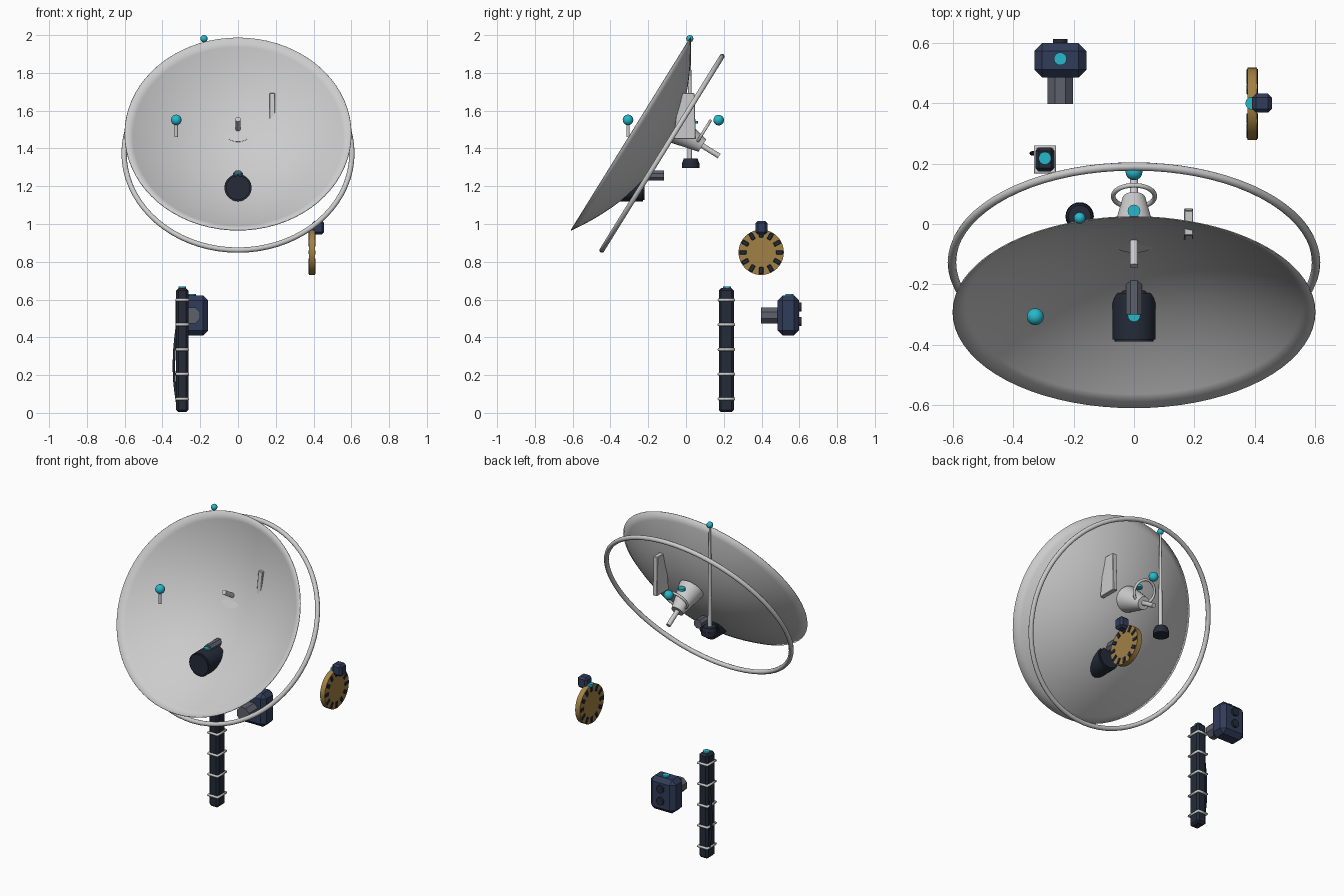
import bpy, bmesh, math
from mathutils import Matrix, Vector

if "Cube" in bpy.data.objects:
    bpy.data.objects.remove(bpy.data.objects["Cube"])


def material(name, r, g, b):
    m = bpy.data.materials.new(name)
    m.diffuse_color = (r, g, b, 1)
    m.use_nodes = True
    m.node_tree.nodes["Principled BSDF"].inputs["Base Color"].default_value = m.diffuse_color
    return m


DARK = material("black_blue", 0.018, 0.024, 0.04)
NAVY = material("navy", 0.03, 0.045, 0.1)
CYAN = material("cyan", 0.02, 0.48, 0.6)
GOLD = material("gold", 0.36, 0.22, 0.06)
STEEL = material("dark_grey", 0.11, 0.12, 0.15)

# dish frame: local z faces out of the dish, local y runs up the dish face
DISH = Matrix.Translation((0, -0.293, 1.477)) @ Matrix.Rotation(math.radians(58.2), 4, 'X')


def make(name, bm, mat=None, smooth=True, bevel=0, segs=1):
    if bevel:
        bmesh.ops.bevel(bm, geom=bm.edges[:], offset=bevel, segments=segs, affect='EDGES')
    bmesh.ops.recalc_face_normals(bm, faces=bm.faces[:])
    me = bpy.data.meshes.new(name)
    bm.to_mesh(me)
    bm.free()
    ob = bpy.data.objects.new(name, me)
    bpy.context.collection.objects.link(ob)
    if mat:
        me.materials.append(mat)
    if smooth:
        bpy.ops.object.select_all(action='DESELECT')
        ob.select_set(True)
        bpy.context.view_layer.objects.active = ob
        bpy.ops.object.shade_smooth_by_angle(angle=math.radians(35))
    return ob


def rod(name, a, b, r1, r2=None, mat=None, n=24, smooth=True):
    a, b = Vector(a), Vector(b)
    d = b - a
    m = Matrix.Translation((a + b) / 2) @ d.to_track_quat('Z', 'Y').to_matrix().to_4x4()
    if n == 8:
        m = m @ Matrix.Rotation(math.pi / 8, 4, 'Z')
    bm = bmesh.new()
    bmesh.ops.create_cone(bm, cap_ends=True, segments=n, radius1=r1,
                          radius2=r1 if r2 is None else r2, depth=d.length, matrix=m)
    return make(name, bm, mat, smooth)


def box(name, c, size, mat=None, bevel=0, rot=Matrix.Identity(4)):
    bm = bmesh.new()
    bmesh.ops.create_cube(bm, size=1, matrix=Matrix.Translation(c) @ rot @ Matrix.Diagonal((*size, 1)))
    return make(name, bm, mat, False, bevel)


def ball(name, c, r):
    bm = bmesh.new()
    bmesh.ops.create_uvsphere(bm, u_segments=20, v_segments=12, radius=r, matrix=Matrix.Translation(c))
    return make(name, bm, CYAN)


def marker(name, c):
    c = Vector(c)
    return rod(name, c - Vector((0, 0, .008)), c + Vector((0, 0, .006)), 0.021, mat=CYAN)


def tube(name, pts, r, mat=None, cyclic=False, kind='POLY', matrix=None):
    cu = bpy.data.curves.new(name, 'CURVE')
    cu.dimensions = '3D'
    cu.bevel_depth, cu.bevel_resolution = r, 3
    cu.use_fill_caps = True
    sp = cu.splines.new(kind)
    sp.points.add(len(pts) - 1)
    for p, q in zip(sp.points, pts):
        p.co = (*q, 1)
    sp.use_cyclic_u = cyclic
    if kind == 'NURBS':
        sp.use_endpoint_u = True
    ob = bpy.data.objects.new(name, cu)
    bpy.context.collection.objects.link(ob)
    if matrix:
        ob.matrix_world = matrix
    if mat:
        cu.materials.append(mat)
    return ob


def circle(r, n, c=(0, 0, 0)):
    return [(c[0] + r * math.cos(2 * math.pi * i / n), c[1] + r * math.sin(2 * math.pi * i / n), c[2])
            for i in range(n)]


# parabolic dish and the hoop behind it
bm = bmesh.new()
R, DEPTH, RINGS = 0.6, 0.2, 14
prof = [bm.verts.new((R * i / RINGS, 0, -DEPTH * (1 - (i / RINGS) ** 2))) for i in range(RINGS + 1)]
edges = [bm.edges.new(p) for p in zip(prof, prof[1:])]
bmesh.ops.spin(bm, geom=prof + edges, cent=(0, 0, 0), axis=(0, 0, 1), angle=2 * math.pi, steps=72)
bmesh.ops.remove_doubles(bm, verts=bm.verts[:], dist=1e-4)
dish = make("dish", bm)
dish.matrix_world = DISH
shell = dish.modifiers.new("shell", 'SOLIDIFY')
shell.thickness, shell.offset = 0.004, 0
tube("back_hoop", circle(0.603, 72, (0, 0, -0.195)), 0.014, cyclic=True, matrix=DISH)

# rear mount: through shaft, cone hub, small ring
rod("mount_shaft", DISH @ Vector((0, .147, -.09)), DISH @ Vector((0, .147, -.46)), 0.014)
rod("mount_hub", DISH @ Vector((0, .147, -.19)), DISH @ Vector((0, .147, -.355)), 0.078, 0.038)
tube("mount_ring", circle(0.069, 40, (0, .211, -.322)), 0.008, cyclic=True, matrix=DISH)
marker("hub_marker", (0, 0.043, 1.54))
ball("rear_ball", (0, 0.173, 1.55), 0.028)

# feed horn and its octagonal arm
bm = bmesh.new()
bmesh.ops.create_cone(bm, cap_ends=True, segments=32, radius1=.072, radius2=.072, depth=.17,
                      matrix=Matrix.Translation((0, -.305, 1.192)) @ Matrix.Rotation(math.pi / 2, 4, 'X'))
rim = [e for e in bm.edges if abs(e.verts[0].co.y - e.verts[1].co.y) < 1e-4]
bmesh.ops.bevel(bm, geom=rim, offset=.008, segments=2, affect='EDGES')
make("feed_horn", bm, DARK)
rod("feed_arm", (0, -.30, 1.257), (0, -.117, 1.257), 0.029, mat=STEEL, n=8, smooth=False)
marker("feed_marker", (0, -.303, 1.265))

# fin panel through the dish
bm = bmesh.new()
f = bm.faces.new([bm.verts.new((.166, y, z)) for y, z in
                  ((-.037, 1.693), (.045, 1.693), (.052, 1.45), (-.068, 1.45))])
ext = bmesh.ops.extrude_face_region(bm, geom=[f])['geom']
bmesh.ops.translate(bm, vec=(.03, 0, 0), verts=[v for v in ext if isinstance(v, bmesh.types.BMVert)])
make("fin_panel", bm, None, False, bevel=.003)

# antennas
rod("whip_antenna", (-.18, .02, 1.34), (-.18, .02, 1.98), 0.013, 0.006, n=16)
ball("whip_tip", (-.18, .02, 1.981), 0.019)
rod("whip_base", (-.18, .025, 1.296), (-.18, .025, 1.325), 0.047, 0.045, DARK)
rod("whip_collar", (-.18, .025, 1.322), (-.18, .025, 1.346), 0.045, 0.037, DARK)
rod("short_antenna", (-.327, -.307, 1.46), (-.327, -.307, 1.55), 0.009, n=16)
ball("short_antenna_tip", (-.327, -.307, 1.551), 0.028)

# mast with square bands and a side cable
MX, MY = -0.295, 0.214
box("mast", (MX, MY, .332), (.064, .08, .656), DARK, .012)
for i in range(5):
    z = 0.074 + 0.131 * i
    tube("mast_band_%d" % (i + 1), [(MX + sx * .031, MY + sy * .041, z) for sx, sy in
                                    ((-1, -1), (1, -1), (1, 1), (-1, 1))], 0.008, cyclic=True)
marker("mast_marker", (MX, MY + .004, .662))
tube("mast_cable", [(MX - .028, MY + .02, z) if e else (MX - .044, MY + .02, z) for z, e in
                    ((.06, 1), (.16, 0), (.25, 0), (.34, 0), (.46, 1))], 0.007, DARK, kind='NURBS')

# sensor unit with octagonal hood and two rear dials
SX, SY, SZ = -0.244, 0.542, 0.516
box("sensor_body", (SX, SY, SZ), (.172, .114, .21), NAVY, .026)
rod("sensor_hood", (SX, .49, SZ), (SX, .398, SZ), 0.046, mat=STEEL, n=8, smooth=False)
for i, z in enumerate((.484, .56)):
    rod("sensor_dial_%d" % (i + 1), (SX, .59, z), (SX, .612, z), 0.024, mat=DARK)
marker("sensor_marker", (SX, .547, .623))

# index wheel with twelve teeth and a clamp
WX, WY, WZ = 0.392, 0.398, 0.85
rod("wheel", (WX - .016, WY, WZ), (WX + .016, WY, WZ), 0.12, mat=GOLD, n=40)
for i in range(12):
    a = 2 * math.pi * i / 12
    box("wheel_tooth_%d" % (i + 1), (WX, WY + .097 * math.cos(a), WZ + .097 * math.sin(a)),
        (.039, .022, .038), DARK, .003, Matrix.Rotation(a + math.pi / 2, 4, 'X'))
box("wheel_clamp", (.424, .4, .981), (.065, .063, .072), NAVY, .012)
marker("wheel_marker", (.39, .4, .972))
